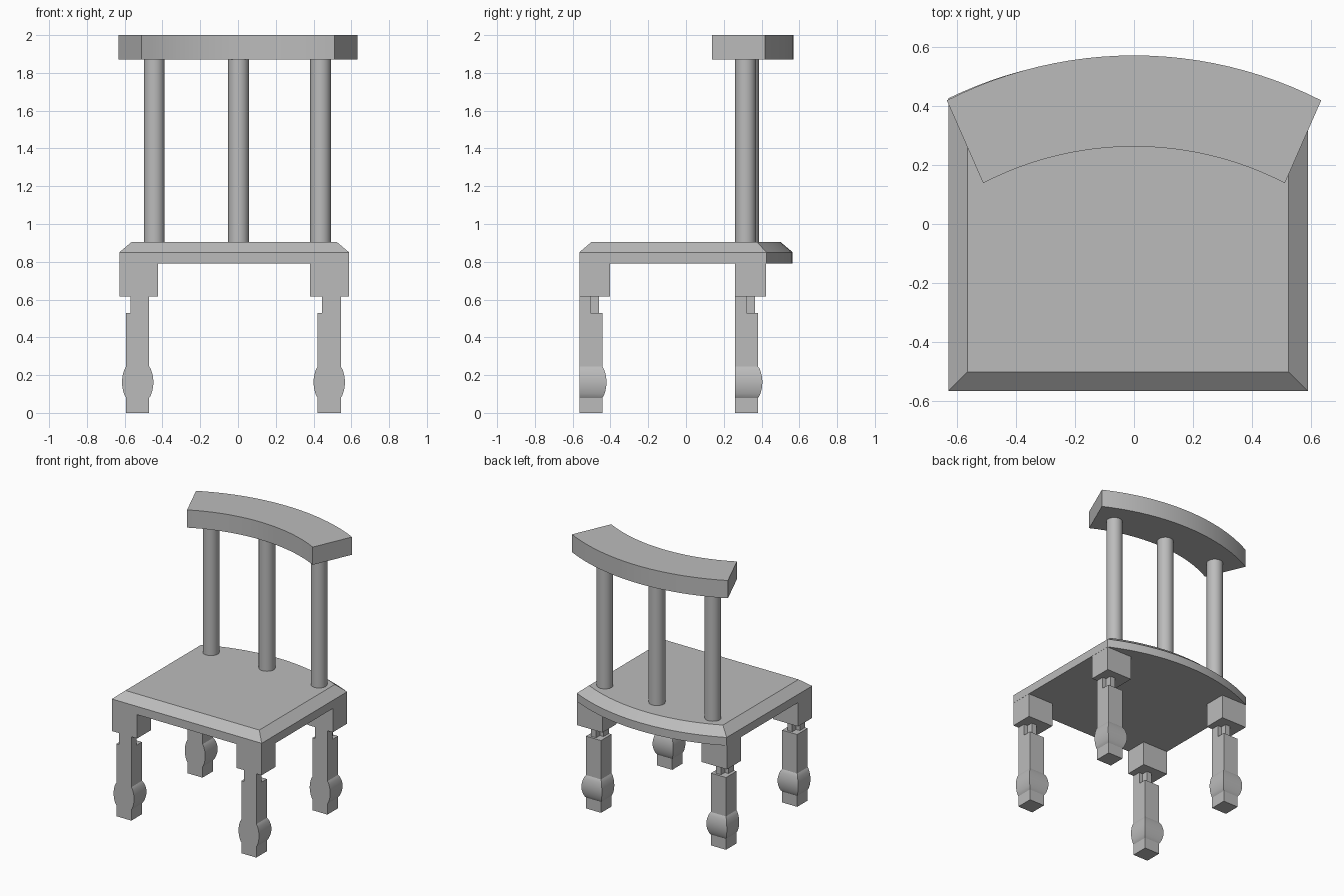
import bpy, bmesh, math

old = bpy.data.objects.get("Cube")
if old:
    bpy.data.objects.remove(old, do_unlink=True)

GREY = (0.5, 0.5, 0.5, 1)
grey = bpy.data.materials.new("plain grey")
grey.use_nodes = True
grey.diffuse_color = GREY
grey.node_tree.nodes["Principled BSDF"].inputs["Base Color"].default_value = GREY


def loft(name, rings, smooth=0):
    """Skin a stack of equal-length rings and cap both ends."""
    bm = bmesh.new()
    loops = [[bm.verts.new(p) for p in ring] for ring in rings]
    n = len(loops[0])
    for a, b in zip(loops, loops[1:]):
        for i in range(n):
            j = (i + 1) % n
            bm.faces.new((a[i], a[j], b[j], b[i]))
    bm.faces.new(loops[0][::-1])
    bm.faces.new(loops[-1])
    bmesh.ops.recalc_face_normals(bm, faces=bm.faces)
    mesh = bpy.data.meshes.new(name)
    bm.to_mesh(mesh)
    bm.free()
    mesh.materials.append(grey)
    obj = bpy.data.objects.new(name, mesh)
    bpy.context.collection.objects.link(obj)
    if smooth:
        bpy.ops.object.select_all(action="DESELECT")
        obj.select_set(True)
        bpy.context.view_layer.objects.active = obj
        bpy.ops.object.shade_smooth_by_angle(angle=math.radians(smooth))
    return obj


def rect(x0, x1, y0, y1, z):
    return [(x0, y0, z), (x1, y0, z), (x1, y1, z), (x0, y1, z)]


def box(name, x0, x1, y0, y1, z0, z1):
    return loft(name, [rect(x0, x1, y0, y1, z) for z in (z0, z1)])


def arc(cx, half, y_end, y_mid, steps=24):
    """Circular arc from +x to -x, bulging toward the back."""
    rise = y_mid - y_end
    r = (half * half + rise * rise) / (2 * rise)
    a = math.asin(half / r)
    angles = [a - 2 * a * i / steps for i in range(steps + 1)]
    return [(cx + r * math.sin(t), y_mid - r + r * math.cos(t)) for t in angles]


# Seat with bowed back edge and chamfered rim
CX = -0.02


def seat_ring(inset, z):
    half, front = 0.608 - inset, -0.565 + inset
    back = arc(CX, half, 0.425 - inset * 0.75, 0.565 - inset)
    return [(x, y, z) for x, y in [(CX - half, front), (CX + half, front)] + back]


loft("seat", [seat_ring(0, 0.79), seat_ring(0, 0.85), seat_ring(0.065, 0.905)], 20)

# Curved top rail
outer = arc(0, 0.633, 0.418, 0.57)
inner = arc(0, 0.51, 0.138, 0.262)[::-1]
loft("top_rail", [[(x, y, z) for x, y in outer + inner] for z in (1.87, 2.0)], 20)

# Three round spindles
for side, x, y in (("right", -0.443, 0.32), ("middle", 0.003, 0.332), ("left", 0.437, 0.315)):
    circle = [2 * math.pi * i / 32 for i in range(32)]
    loft(side + "_spindle",
         [[(x + 0.055 * math.cos(t), y + 0.055 * math.sin(t), z) for t in circle]
          for z in (0.89, 1.88)], 30)

# Legs: corner block, stepped neck, square post with a swelling near the foot
for side, block_x, leg_x in (("right", -0.628, -0.592), ("left", 0.382, 0.422)):
    for end, y in (("front", -0.565), ("back", 0.26)):
        name = end + "_" + side
        box(name + "_block", block_x, block_x + 0.205, y, y + 0.163, 0.615, 0.795)
        x1 = leg_x + 0.122
        box(name + "_neck_plate", x1 - 0.1, x1, y, y + 0.06, 0.525, 0.62)
        box(name + "_neck_stem", x1 - 0.07, x1 - 0.03, y + 0.055, y + 0.105, 0.525, 0.62)
        rings = [rect(leg_x, x1, y, y + 0.122, 0)]
        for i in range(17):
            t = i / 16
            b = 0.022 * math.sin(math.pi * t) ** 0.7
            rings.append(rect(leg_x - b, x1 + b, y, y + 0.122 + b, 0.08 + 0.165 * t))
        rings.append(rect(leg_x, x1, y, y + 0.122, 0.53))
        loft(name + "_leg", rings, 30)
